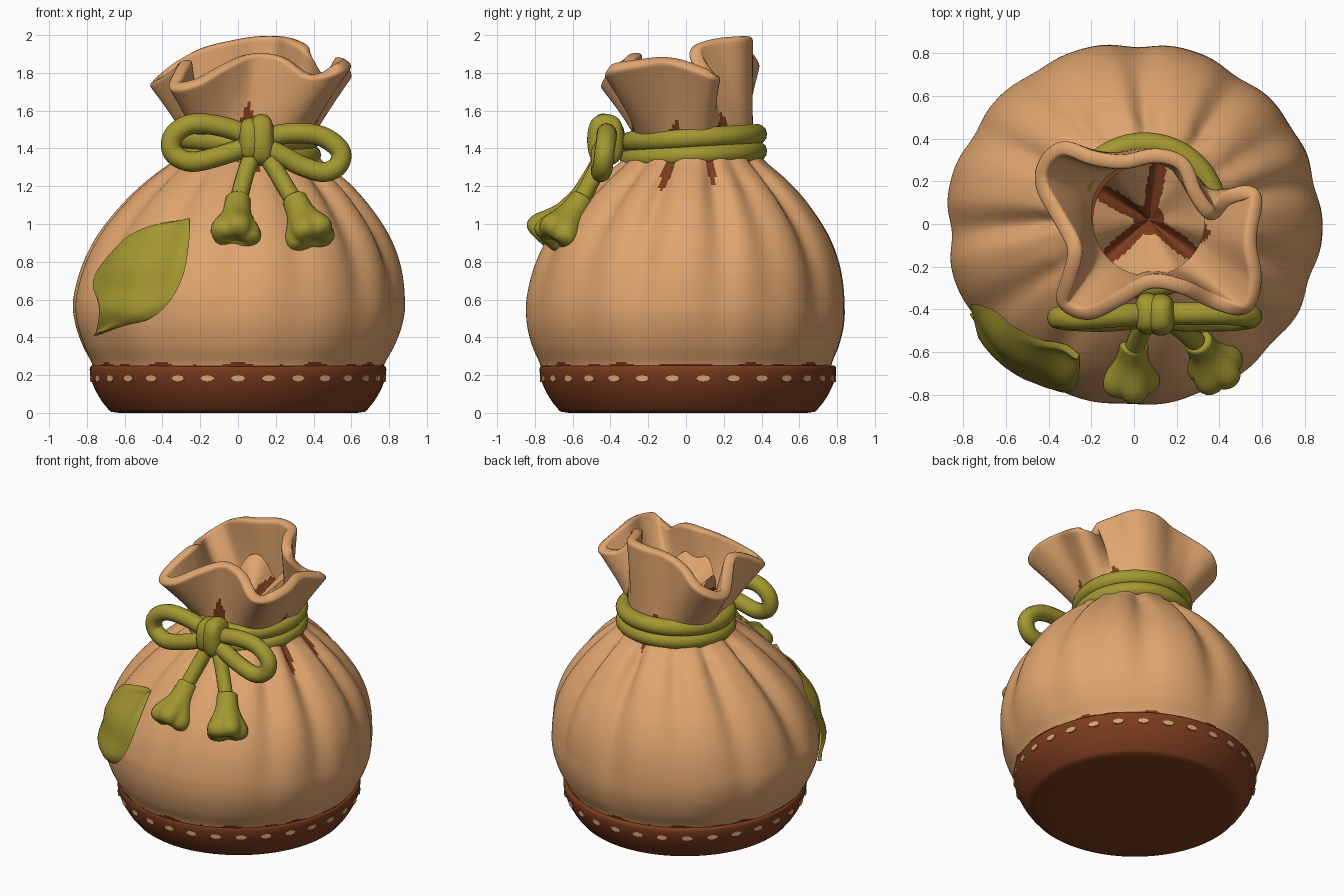
import bpy, bmesh
from math import sin, cos, pi, tau, acos, exp, radians, remainder, atan2, hypot
from mathutils import Vector

cube = bpy.data.objects.get("Cube")
if cube:
    bpy.data.objects.remove(cube, do_unlink=True)


def material(name, rgb):
    mat = bpy.data.materials.new(name)
    mat.use_nodes = True
    mat.diffuse_color = (*rgb, 1)
    mat.node_tree.nodes["Principled BSDF"].inputs["Base Color"].default_value = (*rgb, 1)
    return mat


TAN = material("tan cloth", (0.74, 0.375, 0.155))
BROWN = material("brown leather", (0.205, 0.046, 0.013))
OLIVE = material("olive cord", (0.365, 0.31, 0.03))
STITCH = material("stitch thread", (0.68, 0.36, 0.16))


def spline(points, steps, closed=False):
    """Smooth path through the points."""
    pts = [Vector(p) for p in points]
    n = len(pts)
    pick = (lambda i: pts[i % n]) if closed else (lambda i: pts[max(0, min(n - 1, i))])
    out = []
    for i in range(n if closed else n - 1):
        a, b, c, d = (pick(i + k) for k in (-1, 0, 1, 2))
        for s in range(steps):
            t = s / steps
            out.append(b + (c - a) * (t / 2) + (a * 2 - b * 5 + c * 4 - d) * (t * t / 2)
                       + (b * 3 - a - c * 3 + d) * (t ** 3 / 2))
    return out if closed else out + [pts[-1]]


def loft(name, rows, mats, rule=None, closed=True):
    """Skin rows of points; rule(face centre) picks the material."""
    bm = bmesh.new()
    grid = [[bm.verts.new(p) for p in row] for row in rows]
    n = len(rows[0])
    for low, high in zip(grid, grid[1:]):
        for j in range(n if closed else n - 1):
            k = (j + 1) % n
            bm.faces.new((low[j], low[k], high[k], high[j]))
    bmesh.ops.remove_doubles(bm, verts=bm.verts, dist=0.0002)
    bmesh.ops.recalc_face_normals(bm, faces=bm.faces)
    for f in bm.faces:
        f.smooth = True
        if rule:
            f.material_index = rule(f.calc_center_median())
    mesh = bpy.data.meshes.new(name)
    bm.to_mesh(mesh)
    bm.free()
    for m in mats:
        mesh.materials.append(m)
    obj = bpy.data.objects.new(name, mesh)
    bpy.context.collection.objects.link(obj)
    return obj


def tube(name, points, radius, mat):
    curve = bpy.data.curves.new(name, 'CURVE')
    curve.dimensions = '3D'
    curve.bevel_depth = radius
    curve.bevel_resolution = 4
    curve.use_fill_caps = True
    path = spline(points, 6)
    poly = curve.splines.new('POLY')
    poly.points.add(len(path) - 1)
    for p, co in zip(poly.points, path):
        p.co = (*co, 1)
    poly.use_smooth = True
    curve.materials.append(mat)
    obj = bpy.data.objects.new(name, curve)
    bpy.context.collection.objects.link(obj)


def near(angle, centre, width):
    return exp(-(remainder(angle - radians(centre), tau) / width) ** 2)


# Sack body: pleated round belly gathered towards an off-centre neck
PROFILE = spline([(0.2, 0.76), (0.26, 0.775), (0.36, 0.828), (0.48, 0.868), (0.6, 0.876),
                  (0.78, 0.838), (0.95, 0.757), (1.12, 0.625), (1.25, 0.49), (1.34, 0.385),
                  (1.46, 0.3)], 8)
PLEATS = [(-18, 1), (13, 0.9), (32, 0.5), (56, 1), (89, 1.2), (122, 0.6), (150, 0.9), (183, 1.3),
          (212, 0.6), (240, 0.7), (268, 0.5), (292, 0.5), (318, 0.8)]
NECK = Vector((0.05, 0.04, 0))


def belly_radius(z):
    for a, b in zip(PROFILE, PROFILE[1:]):
        if z <= b.x:
            return a.y + (b.y - a.y) * (z - a.x) / (b.x - a.x)
    return PROFILE[-1].y


def lean(z):
    return NECK * max(0, min(1, (z - 0.6) / 0.75))


def body_point(a, z, lift=0):
    depth = 0.07 * max(0, min(1, (z - 0.22) / 1.0)) * max(0.15, min(1, (1.42 - z) / 0.2))
    width = 0.14 - 0.03 * z
    r = belly_radius(z) + lift + 0.3 * depth
    r -= depth * sum(k * near(a, deg, width) for deg, k in PLEATS)
    squash = 1 - 0.035 * max(0, min(1, (z - 0.25) / 0.3))
    return lean(z) + Vector((r * cos(a), r * squash * sin(a), z))


def body_colour(c):
    p = c - lean(c.z)
    a = atan2(p.y, p.x)
    if c.z < 0.255 + 0.02 * max(0, sin(5 * a) * sin(17 * a)):
        return 1
    return int(any(near(a, deg, 0.07) > max(0.45, 0.97 - 5 * (c.z - low)) and c.z > low
                   for deg, low in ((-18, 1.17), (13, 1.2), (-82, 1.27), (89, 1.29))))


N = 240
loft("sack_body", [[body_point(tau * j / N, p.x) for j in range(N)] for p in PROFILE],
     [TAN, BROWN], body_colour)

# Leather base with a ring of stitches
base = spline([(0.0, 0), (0.3, 0), (0.63, 0), (0.695, 0.03), (0.75, 0.11), (0.778, 0.18),
               (0.785, 0.23), (0.775, 0.25), (0.74, 0.25)], 3)
loft("leather_base", [[(p.x * cos(tau * j / 96), p.x * sin(tau * j / 96) + 0.01, max(0, p.y))
                       for j in range(96)] for p in base], [BROWN])
for i in range(30):
    a = tau * (i + 0.5) / 30
    bpy.ops.mesh.primitive_cylinder_add(vertices=8, radius=0.5, depth=1, rotation=(0, pi / 2, a),
                                        location=(0.779 * cos(a), 0.779 * sin(a) + 0.01, 0.182))
    stitch = bpy.context.object
    stitch.name = "stitch"
    stitch.scale = (0.036, 0.074, 0.0095)
    stitch.data.materials.append(STITCH)

# Ruffled mouth: a thick sheet spreading from the neck to a wavy rim
RIM = spline([(0.08, -0.27, 1.905), (0.24, -0.3, 1.885), (0.38, -0.37, 1.79), (0.53, -0.41, 1.83),
              (0.58, -0.27, 1.86), (0.55, -0.08, 1.875), (0.58, 0.14, 1.8), (0.44, 0.12, 1.8),
              (0.37, 0.04, 1.93), (0.29, 0.14, 1.98), (0.23, 0.28, 1.995), (0.1, 0.32, 1.995),
              (-0.05, 0.29, 1.97), (-0.2, 0.31, 1.93), (-0.34, 0.36, 1.85), (-0.43, 0.29, 1.78),
              (-0.44, 0.18, 1.76), (-0.35, 0.02, 1.81), (-0.28, -0.12, 1.87),
              (-0.31, -0.26, 1.82), (-0.34, -0.38, 1.74), (-0.22, -0.43, 1.76),
              (-0.06, -0.35, 1.85)], 5, closed=True)
rows = []
for i in range(21):
    t = i / 20
    row = []
    for j, rim in enumerate(RIM):
        a = tau * j / len(RIM) - pi / 2
        root = NECK + Vector((0.28 * cos(a), 0.28 * sin(a), 1.4))
        p = root.lerp(rim, t ** 1.15)
        p.z = root.z + (rim.z - root.z) * t
        row.append(p)
    rows.append(row)


def ruffle_colour(c):
    a = atan2(c.y - NECK.y, c.x - NECK.x)
    return int(any(near(a, deg, 0.14) > max(0.4, 1 - 9 * (top - c.z)) and c.z < top
                   for deg, top in ((-90, 1.64), (-16, 1.56), (27, 1.59), (100, 1.54))))


ruffle = loft("ruffled_mouth", rows, [TAN, BROWN], ruffle_colour)
solid = ruffle.modifiers.new("thickness", 'SOLIDIFY')
solid.thickness = 0.07
solid.offset = 0
soft = ruffle.modifiers.new("round", 'SUBSURF')
soft.levels = soft.render_levels = 1


# Throat: cloth gathered into a folded funnel, with a dark star in its creases
def star(x, y):
    return min(1, sum(near(atan2(y, x), deg, 0.3) for deg in (150, 222, -38, 80)))


def throat_point(r, a):
    x, y = r * cos(a), r * sin(a)
    return (0.07 + x, 0.02 + y, 1.47 + r * (0.35 + 0.65 * (1 - star(x, y))))


def throat_colour(c):
    x, y = c.x - 0.07, c.y - 0.02
    return int(hypot(x, y) < 0.07 + 0.26 * star(x, y) ** 1.5)


loft("throat", [[throat_point(0.012 * i, tau * j / 144) for j in range(144)] for i in range(23)],
     [TAN, BROWN], throat_colour)

# Cord wrapped twice round the neck
for z in (1.365, 1.455):
    bpy.ops.mesh.primitive_torus_add(major_radius=0.335, minor_radius=0.055, major_segments=64,
                                     minor_segments=14, location=NECK + Vector((0, 0, z)),
                                     rotation=(0.06, 0, 0))
    ring = bpy.context.object
    ring.name = "neck_cord"
    ring.data.shade_smooth()
    ring.data.materials.append(OLIVE)

# Bow loops and knot
tube("right_bow_loop", [(0.08, -0.42, 1.46), (-0.08, -0.43, 1.515), (-0.24, -0.44, 1.53),
                        (-0.34, -0.44, 1.47), (-0.345, -0.44, 1.38), (-0.25, -0.45, 1.33),
                        (-0.1, -0.45, 1.36), (0.08, -0.43, 1.42)], 0.054, OLIVE)
tube("left_bow_loop", [(0.1, -0.42, 1.45), (0.28, -0.42, 1.48), (0.44, -0.42, 1.465),
                       (0.54, -0.43, 1.39), (0.53, -0.44, 1.31), (0.45, -0.45, 1.275),
                       (0.33, -0.45, 1.31), (0.22, -0.45, 1.37), (0.1, -0.43, 1.42)], 0.054, OLIVE)
for x, y, width, height in ((0.065, -0.42, 0.13, 0.24), (0.125, -0.425, 0.14, 0.28)):
    bpy.ops.mesh.primitive_cube_add(size=1, location=(x, y, 1.445))
    knot = bpy.context.object
    knot.name = "bow_knot"
    knot.scale = (width, 0.2, height)
    bevel = knot.modifiers.new("soft", 'BEVEL')
    bevel.width = 0.35
    bevel.segments = 2
    sub = knot.modifiers.new("round", 'SUBSURF')
    sub.levels = sub.render_levels = 2
    knot.data.shade_smooth()
    knot.data.materials.append(OLIVE)


# Cord tails ending in lobed tassels
def tassel(name, start, end):
    start, end = Vector(start), Vector(end)
    turn = (end - start).to_track_quat('Z', 'Y')
    length = (end - start).length
    shape = spline([(0, -0.02), (0.06, -0.02), (0.068, 0.1), (0.075, 0.3), (0.095, 0.5),
                    (0.125, 0.75), (0.118, 0.95), (0.07, 1.03), (0, 0.95)], 3)
    rings = []
    for p in shape:
        wave = 0.11 * max(0, min(1, p.y * 2 - 0.8))
        rings.append([start + turn @ Vector((r * cos(a), r * sin(a), p.y * length))
                      for a in [tau * j / 40 for j in range(40)]
                      for r in [p.x * (1 - wave + 2 * wave * abs(cos(2.5 * a)))]])
    loft(name, rings, [OLIVE])


tube("right_tail", [(0.08, -0.43, 1.38), (0.035, -0.5, 1.25), (-0.005, -0.6, 1.1)], 0.047, OLIVE)
tube("left_tail", [(0.14, -0.43, 1.38), (0.22, -0.49, 1.25), (0.31, -0.57, 1.1)], 0.047, OLIVE)
tassel("right_tassel", (0.0, -0.56, 1.13), (-0.02, -0.755, 0.905))
tassel("left_tassel", (0.3, -0.55, 1.13), (0.4, -0.7, 0.905))

# Leaf patch hugging the belly
upper = spline([(-0.25, 1.03), (-0.45, 0.99), (-0.62, 0.9), (-0.73, 0.77), (-0.76, 0.66),
                (-0.72, 0.54), (-0.74, 0.41)], 5)
lower = spline([(-0.25, 1.03), (-0.25, 0.92), (-0.28, 0.74), (-0.35, 0.6), (-0.46, 0.5),
                (-0.6, 0.46), (-0.74, 0.41)], 5)
rows = []
for i, (p, q) in enumerate(zip(upper, lower)):
    row = []
    for j in range(13):
        v = j / 12
        x, z = p.lerp(q, v)
        a = -acos((x - lean(z).x) / belly_radius(z))
        fold = 0.02 + 0.008 * sin(i * 0.55 + 4 * v)
        row.append(body_point(a, z, 0.012 + fold * min(1, 3 * sin(pi * v))))
    rows.append(row)
loft("leaf_patch", rows, [OLIVE], closed=False)
